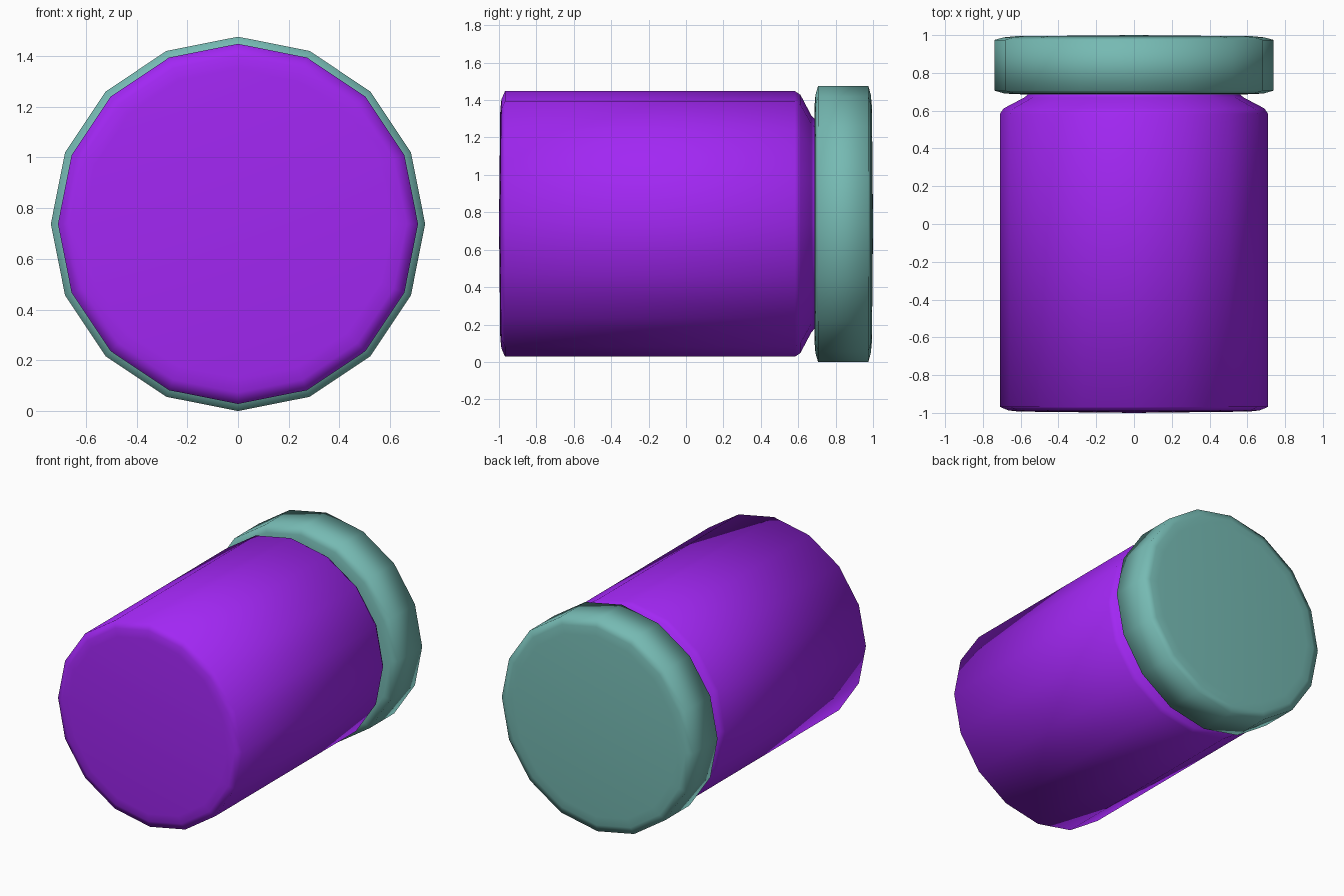
import bpy, bmesh
from math import sin, cos, tau

if "Cube" in bpy.data.objects:
    bpy.data.objects.remove(bpy.data.objects["Cube"])

SIDES = 16
AXIS_Z = 0.738   # height of the jar's lying axis


def lathe(name, profile, color):
    """Revolve (radius, y) points about the y axis; ends close to single points."""
    bm = bmesh.new()
    rings = []
    for r, y in profile:
        if r == 0:
            rings.append([bm.verts.new((0, y, AXIS_Z))] * SIDES)
        else:
            rings.append([bm.verts.new((r * sin(tau * i / SIDES), y,
                                        AXIS_Z + r * cos(tau * i / SIDES)))
                          for i in range(SIDES)])
    for a, b in zip(rings, rings[1:]):
        for i in range(SIDES):
            j = (i + 1) % SIDES
            quad = list(dict.fromkeys((a[i], a[j], b[j], b[i])))
            bm.faces.new(quad)
    bmesh.ops.recalc_face_normals(bm, faces=bm.faces)
    for f in bm.faces:
        f.smooth = True
    mesh = bpy.data.meshes.new(name)
    bm.to_mesh(mesh)
    bm.free()
    mat = bpy.data.materials.new(name + "_color")
    mat.diffuse_color = color
    mat.use_nodes = True
    mat.node_tree.nodes["Principled BSDF"].inputs["Base Color"].default_value = mat.diffuse_color
    mesh.materials.append(mat)
    obj = bpy.data.objects.new(name, mesh)
    bpy.context.collection.objects.link(obj)
    return obj


# Jar body: softened base, straight wall, sloped shoulder, neck inside the lid
lathe("jar_body",
      [(0, -1.0), (0.61, -0.993), (0.665, -0.987), (0.71, -0.968),
       (0.71, 0.583), (0.69, 0.612), (0.58, 0.67), (0.56, 0.688),
       (0.56, 0.72), (0, 0.72)],
      (0.36, 0.02, 0.90, 1))

# Lid: wider disc with softened rims
lathe("lid",
      [(0, 0.685), (0.63, 0.687), (0.69, 0.692), (0.738, 0.706),
       (0.738, 0.975), (0.69, 0.988), (0.63, 0.994), (0, 1.0)],
      (0.18, 0.49, 0.45, 1))
